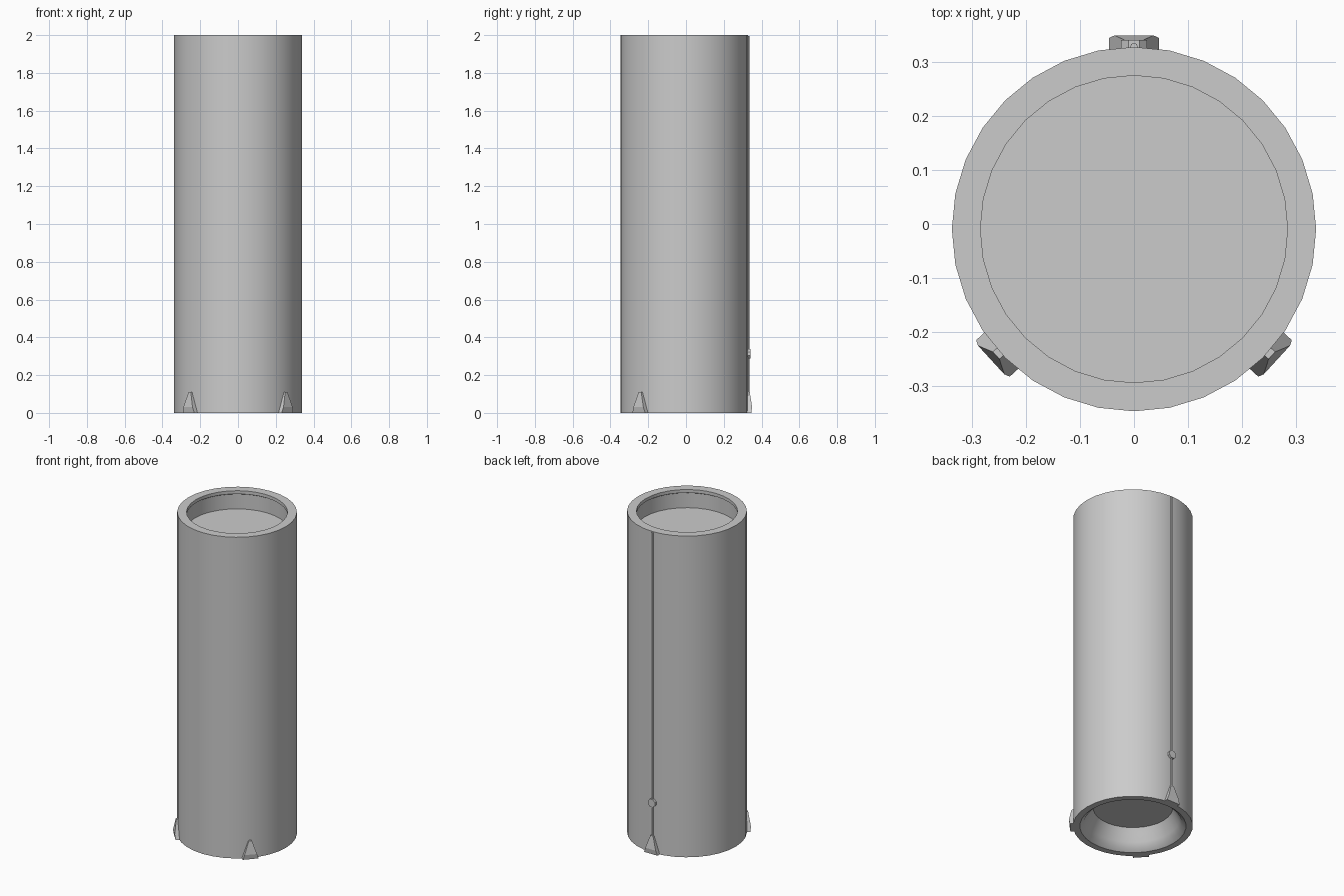
import bpy, bmesh, math
from mathutils import Matrix, Vector

if "Cube" in bpy.data.objects:
    bpy.data.objects.remove(bpy.data.objects["Cube"])

CY = -0.0095          # tube axis in y
R = 0.338             # tube radius

grey = bpy.data.materials.new("plain grey")
grey.diffuse_color = (0.6, 0.6, 0.6, 1)
grey.use_nodes = True
grey.node_tree.nodes["Principled BSDF"].inputs["Base Color"].default_value = grey.diffuse_color


def finish(name, bm, smooth=False):
    bmesh.ops.recalc_face_normals(bm, faces=bm.faces)
    mesh = bpy.data.meshes.new(name)
    bm.to_mesh(mesh)
    bm.free()
    obj = bpy.data.objects.new(name, mesh)
    bpy.context.collection.objects.link(obj)
    mesh.materials.append(grey)
    if smooth:
        bpy.ops.object.select_all(action='DESELECT')
        obj.select_set(True)
        bpy.context.view_layer.objects.active = obj
        bpy.ops.object.shade_smooth_by_angle(angle=math.radians(35))
    return obj


def lathe(name, profile, sides):
    # closed skin from bottom ceiling, round the wall, to the top recess floor
    bm = bmesh.new()
    rings = []
    for r, z in profile:
        rings.append([bm.verts.new((r * math.cos(2 * math.pi * i / sides),
                                    CY + r * math.sin(2 * math.pi * i / sides), z))
                      for i in range(sides)])
    for a, b in zip(rings, rings[1:]):
        for i in range(sides):
            j = (i + 1) % sides
            bm.faces.new((a[i], a[j], b[j], b[i]))
    bm.faces.new(rings[0])
    bm.faces.new(rings[-1])
    return finish(name, bm, True)


# Main tube: hollow bottom, recessed top with a thin lip
lathe("tube_body", [
    (0.225, 0.120), (0.243, 0.085), (0.262, 0.045), (0.277, 0.018), (0.300, 0.0),
    (R, 0.0), (R, 2.0),
    (0.285, 2.0), (0.285, 1.98), (0.293, 1.975), (0.293, 1.883)], 32)


def wedge(name, angle):
    # tapered foot in local space: x outwards, y sideways
    bm = bmesh.new()
    levels = [(0.0, 0.046, 0.355), (0.03, 0.036, 0.3595), (0.11, 0.009, 0.347)]
    rings = []
    for z, w, out in levels:
        rings.append([bm.verts.new(p) for p in
                      ((0.315, -w, z), (out, -w, z), (out, w, z), (0.315, w, z))])
    for a, b in zip(rings, rings[1:]):
        for i in range(4):
            j = (i + 1) % 4
            bm.faces.new((a[i], a[j], b[j], b[i]))
    bm.faces.new(rings[0])
    bm.faces.new(rings[-1])
    bm.transform(Matrix.Translation((0, CY, 0)) @ Matrix.Rotation(math.radians(angle), 4, 'Z'))
    return finish(name, bm)


# Three feet
for label, angle in (("back", 90), ("front_left", 222.5), ("front_right", -42.5)):
    wedge(label + "_foot", angle)

# Thin cable running up the back
bm = bmesh.new()
bmesh.ops.create_cone(bm, cap_ends=True, segments=8, radius1=0.007, radius2=0.007, depth=1.95,
                      matrix=Matrix.Translation((0, 0.329, 1.02)))
finish("back_cable", bm, True)

# Small knob on the cable
bm = bmesh.new()
bmesh.ops.create_cone(bm, cap_ends=True, segments=8, radius1=0.026, radius2=0.026, depth=0.024,
                      matrix=Matrix.Translation((0, 0.329, 0.313))
                      @ Matrix.Rotation(math.pi / 2, 4, 'X')
                      @ Matrix.Rotation(math.pi / 8, 4, 'Z'))
finish("cable_knob", bm)
